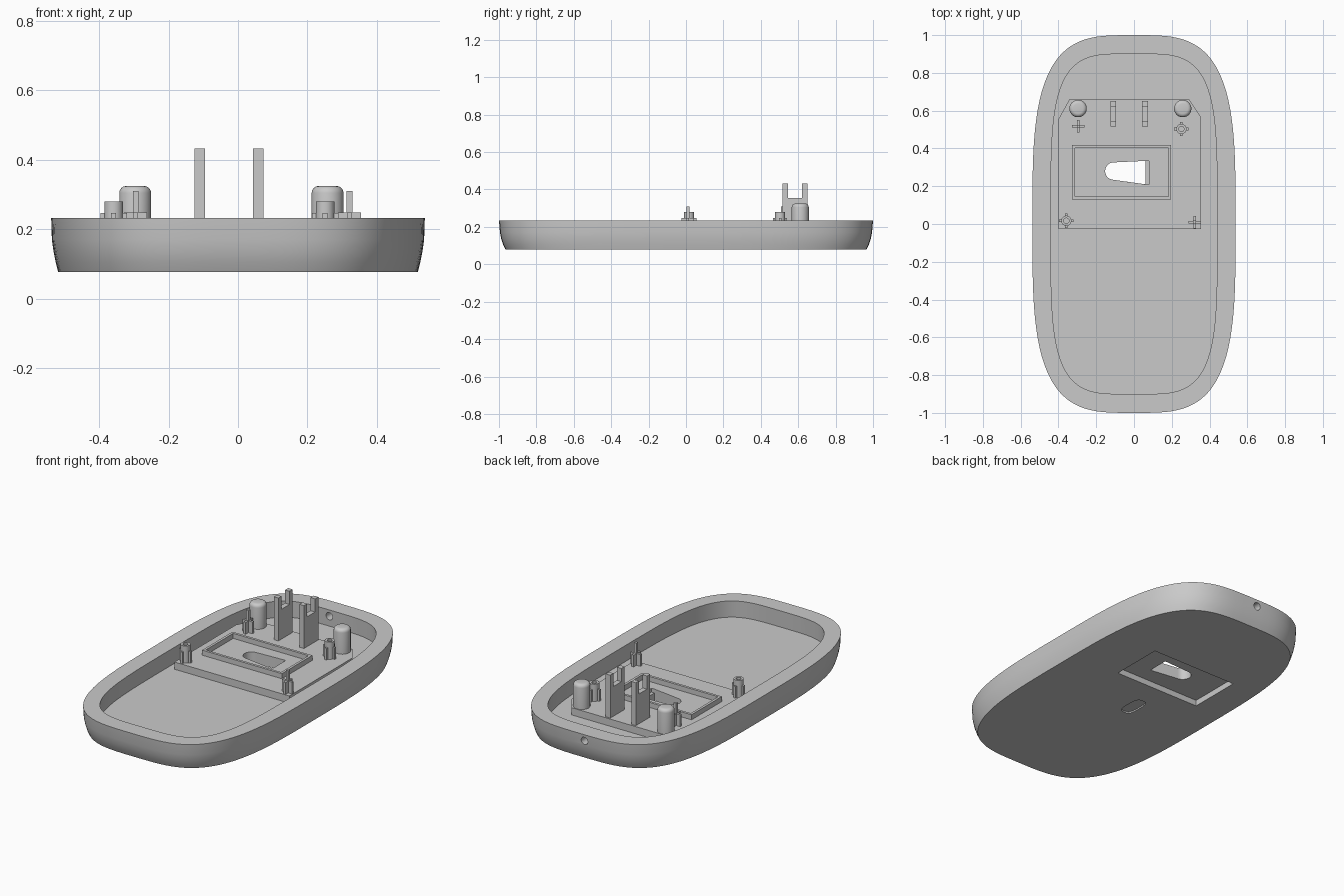
import bpy
import bmesh
from math import cos, sin, pi, radians

cube = bpy.data.objects.get("Cube")
if cube:
    bpy.data.objects.remove(cube, do_unlink=True)

grey = bpy.data.materials.new("plain grey")
grey.use_nodes = True
GREY = (0.59, 0.59, 0.59, 1)
grey.diffuse_color = GREY
grey.node_tree.nodes["Principled BSDF"].inputs["Base Color"].default_value = GREY

BOTTOM, FLOOR, PLATE, RIM = 0.078, 0.135, 0.178, 0.233


def loft(name, rings):
    """Closed solid through a stack of equal-length point rings."""
    bm = bmesh.new()
    loops = [[bm.verts.new(p) for p in ring] for ring in rings]
    for a, b in zip(loops, loops[1:]):
        for i in range(len(a)):
            j = (i + 1) % len(a)
            bm.faces.new((a[i], a[j], b[j], b[i]))
    bm.faces.new(loops[0][::-1])
    bm.faces.new(loops[-1])
    bmesh.ops.recalc_face_normals(bm, faces=bm.faces)
    mesh = bpy.data.meshes.new(name)
    bm.to_mesh(mesh)
    bm.free()
    mesh.materials.append(grey)
    obj = bpy.data.objects.new(name, mesh)
    bpy.context.collection.objects.link(obj)
    return obj


def prism(name, outline, z0, z1):
    return loft(name, [[(x, y, z) for x, y in outline] for z in (z0, z1)])


def box(name, x0, x1, y0, y1, z0, z1):
    return prism(name, [(x0, y0), (x1, y0), (x1, y1), (x0, y1)], z0, z1)


def oval(a, b, n=2, count=32, cx=0, cy=0):
    """Superellipse outline; n = 2 gives an ellipse."""
    def power(v):
        return abs(v) ** (2 / n) * (1 if v > 0 else -1)
    angles = [2 * pi * (i + 0.5) / count for i in range(count)]
    return [(cx + a * power(cos(t)), cy + b * power(sin(t))) for t in angles]


def activate(obj):
    bpy.ops.object.select_all(action="DESELECT")
    obj.select_set(True)
    bpy.context.view_layer.objects.active = obj


def cut(obj, cutters):
    activate(obj)
    for cutter in cutters:
        cutter.hide_render = True
        mod = obj.modifiers.new("cut", "BOOLEAN")
        mod.operation = "DIFFERENCE"
        mod.solver = "EXACT"
        mod.object = cutter
        bpy.ops.object.modifier_apply(modifier=mod.name)


def smooth(obj):
    activate(obj)
    bpy.ops.object.shade_smooth_by_angle(angle=radians(30))


# Tray shell: curved outer side, flat rim, inner wall and floor
shell_profile = [
    (0.518, 0.965, 3.5, BOTTOM), (0.525, 0.978, 3.5, 0.105),
    (0.531, 0.988, 3.5, 0.135), (0.536, 0.995, 3.5, 0.17),
    (0.538, 1.0, 3.5, RIM), (0.44, 0.9, 4.1, RIM), (0.443, 0.903, 4.1, FLOOR)]
shell = loft("tray_shell", [[(x, y, z) for x, y in oval(a, b, n, 128)]
                            for a, b, n, z in shell_profile])

# Raised mounting plate with clipped back corners
plate = prism("mounting_plate", [
    (-0.4, -0.026), (0.356, -0.026), (0.356, 0.565), (0.292, 0.66),
    (-0.342, 0.66), (-0.4, 0.555)], FLOOR - 0.01, PLATE)

# Openings: tapered window, its stepped end, underside recess, slot, cable hole
arc = [(-0.108 + 0.045 * cos(t), 0.28 + 0.046 * sin(t))
       for t in [pi / 2 + pi * i / 12 for i in range(13)]]
window = prism("window_cutter", arc + [(0.06, 0.21), (0.06, 0.334)], 0, 0.3)
step = box("step_cutter", 0.055, 0.08, 0.21, 0.334, 0.155, 0.3)
recess = box("recess_cutter", -0.338, 0.212, 0.118, 0.428, 0, 0.112)
slot = prism("slot_cutter", oval(0.038, 0.077, 3.2, 32, -0.085, -0.105), 0, BOTTOM + 0.008)
cable = loft("cable_cutter", [[(x, y, z) for x, z in oval(0.022, 0.022, 2, 24, -0.03, 0.195)]
                              for y in (0.8, 1.1)])
cut(shell, [window, recess, slot, cable])
cut(plate, [window, step])
for helper in (window, step, recess, slot, cable):
    bpy.data.objects.remove(helper, do_unlink=True)
smooth(shell)
smooth(plate)

# Rectangular frame around the window
frame = box("window_frame", -0.328, 0.197, 0.131, 0.417, PLATE - 0.005, PLATE + 0.03)
opening = box("frame_cutter", -0.313, 0.182, 0.146, 0.402, 0, 0.5)
cut(frame, [opening])
bpy.data.objects.remove(opening, do_unlink=True)

# Forked uprights, drawn as a side profile and given thickness
fork = [(0.515, PLATE - 0.01), (0.65, PLATE - 0.01), (0.65, 0.433), (0.62, 0.433),
        (0.62, 0.355), (0.545, 0.355), (0.545, 0.433), (0.515, 0.433)]
for side, x in (("right", -0.11), ("left", 0.058)):
    loft(side + "_forked_upright", [[(x + d, y, z) for y, z in fork]
                                    for d in (-0.015, 0.015)])

# Round pillars with softened tops
for side, x in (("right", -0.296), ("left", 0.258)):
    rings = [(0.046, PLATE - 0.01), (0.046, 0.305)]
    rings += [(0.026 + 0.02 * cos(t), 0.305 + 0.02 * sin(t))
              for t in (pi / 8, pi / 4, pi * 3 / 8, pi / 2)]
    smooth(loft(side + "_pillar", [[(px, py, z) for px, py in oval(r, r, 2, 32, x, 0.611)]
                                   for r, z in rings]))


def cross(name, x, y, reach, top):
    for axis, (dx, dy) in (("x", (reach, 0.007)), ("y", (0.007, reach))):
        box(name + "_rib_" + axis, x - dx, x + dx, y - dy, y + dy, PLATE - 0.01, top)


# Cross-shaped locating pins
for name, x, y in (("back_pin", -0.295, 0.517), ("front_pin", 0.321, 0.01)):
    cross(name, x, y, 0.033, 0.248)
    box(name, x - 0.008, x + 0.008, y - 0.008, y + 0.008, PLATE - 0.01, 0.31)

# Hollow screw bosses with four ribs
for name, x, y in (("front_boss", -0.358, 0.017), ("back_boss", 0.251, 0.503)):
    rings = [(0.027, PLATE - 0.01), (0.027, 0.28), (0.014, 0.28), (0.014, 0.25)]
    smooth(loft(name, [[(px, py, z) for px, py in oval(r, r, 2, 24, x, y)]
                       for r, z in rings]))
    cross(name, x, y, 0.038, 0.247)
